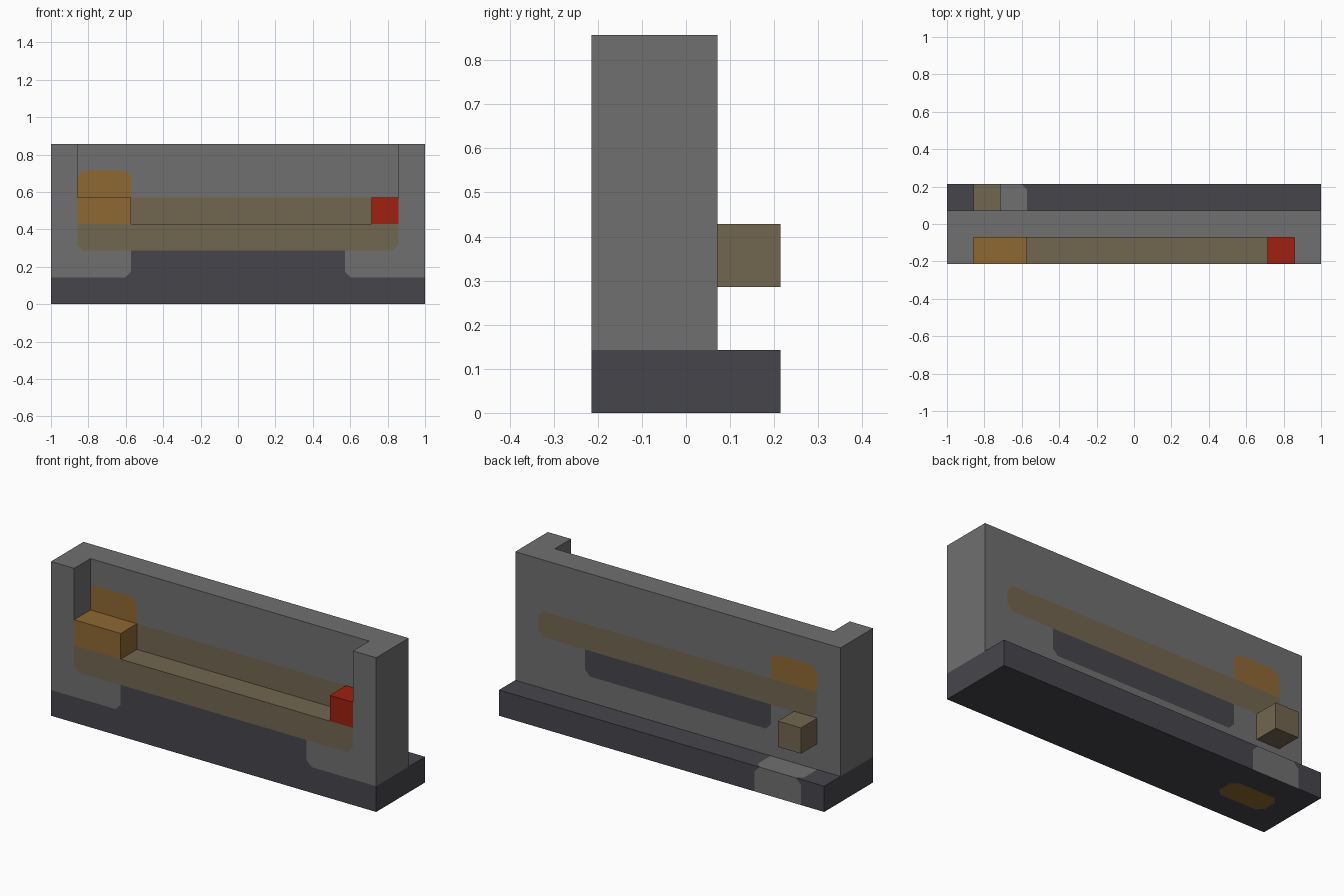
import bpy, bmesh
from mathutils import Vector

if "Cube" in bpy.data.objects:
    bpy.data.objects.remove(bpy.data.objects["Cube"])

UNIT = 1 / 7      # the design sits on a 14 x 3 x 6 module grid
ROUND = 0.22      # clipped corner size of the painted patches
EPS = 0.001


def material(name, rgb):
    m = bpy.data.materials.new(name)
    m.use_nodes = True
    colour = (*rgb, 1)
    m.diffuse_color = colour
    m.node_tree.nodes["Principled BSDF"].inputs["Base Color"].default_value = colour
    return m


GREY, DARK, BROWN, ORANGE, RED = range(5)
MATERIALS = [
    material("stone grey", (0.16, 0.16, 0.16)),
    material("dark slate", (0.062, 0.06, 0.07)),
    material("dull brown", (0.17, 0.132, 0.08)),
    material("amber", (0.275, 0.14, 0.033)),
    material("red", (0.35, 0.014, 0.005)),
]


def extrude(name, points, direction):
    """Solid from a closed planar outline pushed along a direction."""
    bm = bmesh.new()
    face = bm.faces.new([bm.verts.new(p) for p in points])
    new = bmesh.ops.extrude_face_region(bm, geom=[face])["geom"]
    bmesh.ops.translate(bm, vec=direction,
                        verts=[v for v in new if isinstance(v, bmesh.types.BMVert)])
    bmesh.ops.recalc_face_normals(bm, faces=bm.faces)
    mesh = bpy.data.meshes.new(name)
    bm.to_mesh(mesh)
    bm.free()
    ob = bpy.data.objects.new(name, mesh)
    bpy.context.collection.objects.link(ob)
    return ob


# Housing: L-shaped side profile (wall on a deeper plinth)
side = [(-1.5, 0), (1.5, 0), (1.5, 1), (0.5, 1), (0.5, 6), (-1.5, 6)]
housing = extrude("housing", [(-7, y, z) for y, z in side], (14, 0, 0))

# Front recess, leaving the ledge with its raised end blocks
opening = [(-6, 4), (-4, 4), (-4, 3), (5, 3), (5, 4), (6, 4), (6, 7), (-6, 7)]
cutter = extrude("recess_cutter", [(x, -2, z) for x, z in opening], (0, 1.5, 0))
cutter.hide_render = True
mod = housing.modifiers.new("recess", "BOOLEAN")
mod.operation, mod.solver, mod.object = "DIFFERENCE", "EXACT", cutter
bpy.context.view_layer.objects.active = housing
bpy.ops.object.modifier_apply(modifier=mod.name)
bpy.data.objects.remove(cutter)

# Rear peg
peg = extrude("rear_peg", [(-6, 0.5, 2), (-5, 0.5, 2), (-5, 0.5, 3), (-6, 0.5, 3)], (0, 1, 0))

# Painted patches: colour, low corner, high corner, clipped corners (x side, axis, side)
BOTTOM = [(-1, 2, -1), (1, 2, -1)]
TOP = [(-1, 2, 1), (1, 2, 1)]
REAR = [(-1, 1, 1), (1, 1, 1)]
PATCHES = [
    (DARK, (-7, -1.5, 0), (7, 1.5, 1), []),                      # plinth
    (DARK, (-7, -1.5, 1), (7, -1.5, 2), []),                     # front kick panel
    (GREY, (-7, -1.5, 1), (-4, -1.5, 2), [(1, 2, -1)]),          # panel ends
    (GREY, (4, -1.5, 1), (7, -1.5, 2), [(-1, 2, -1)]),
    (BROWN, (-6, -1.5, 2), (6, -0.5, 3), BOTTOM),                # ledge
    (BROWN, (-6, -0.5, 3), (6, 0.5, 4), BOTTOM + TOP[1:]),       # wall band
    (ORANGE, (-6, -1.5, 3), (-4, -0.5, 4), []),                  # long end block
    (RED, (5, -1.5, 3), (6, -0.5, 4), []),                       # short end block
    (ORANGE, (-6, -0.5, 4), (-4, 0.5, 5), TOP),                  # wall patch
    (DARK, (-4, 0.5, 2), (4, 0.5, 3), BOTTOM),                   # rear band
    (GREY, (-6, 0.5, 0.01), (-4, 1.5, 1), TOP + REAR),           # plinth patch
    (ORANGE, (-6, -0.5, 0), (-4, 0.5, 0), REAR + [(-1, 1, -1), (1, 1, -1)]),
]


def clip_plane(lo, hi, clip):
    """Point and outward normal of the diagonal that trims a patch corner."""
    sx, axis, s = clip
    normal = Vector((sx, 0, 0))
    normal[axis] = s
    corner = Vector(hi if sx > 0 else lo)
    corner[axis] = (hi if s > 0 else lo)[axis]
    corner[axis] -= s * ROUND
    return corner, normal


def covers(patch, point, normal):
    _, lo, hi, clips = patch
    if any(not lo[i] - EPS < point[i] < hi[i] + EPS for i in range(3)):
        return False
    for clip in clips:
        corner, outward = clip_plane(lo, hi, clip)
        if abs(normal[clip[1]]) < 0.5 and (point - corner).dot(outward) > EPS:
            return False
    return True


def paint_housing():
    bm = bmesh.new()
    bm.from_mesh(housing.data)
    planes = [((x, 0, 0), (1, 0, 0)) for x in (-6, -4, 4, 5, 6)]
    planes += [((0, y, 0), (0, 1, 0)) for y in (-0.5, 0.5)]
    planes += [((0, 0, z), (0, 0, 1)) for z in range(1, 6)]
    planes += [clip_plane(lo, hi, c) for _, lo, hi, clips in PATCHES for c in clips]
    for point, normal in planes:
        bmesh.ops.bisect_plane(bm, geom=bm.verts[:] + bm.edges[:] + bm.faces[:],
                               dist=1e-5, plane_co=point, plane_no=normal)
    bm.normal_update()
    for face in bm.faces:
        face.material_index = GREY
        centre = face.calc_center_median()
        for patch in PATCHES:
            if covers(patch, centre, face.normal):
                face.material_index = patch[0]
    bm.to_mesh(housing.data)
    bm.free()


for ob in (housing, peg):
    ob.data.materials.clear()
for m in MATERIALS:
    housing.data.materials.append(m)
paint_housing()
peg.data.materials.append(MATERIALS[BROWN])

# Bring the module grid to final size
for ob in (housing, peg):
    for v in ob.data.vertices:
        v.co *= UNIT
    ob.data.update()
